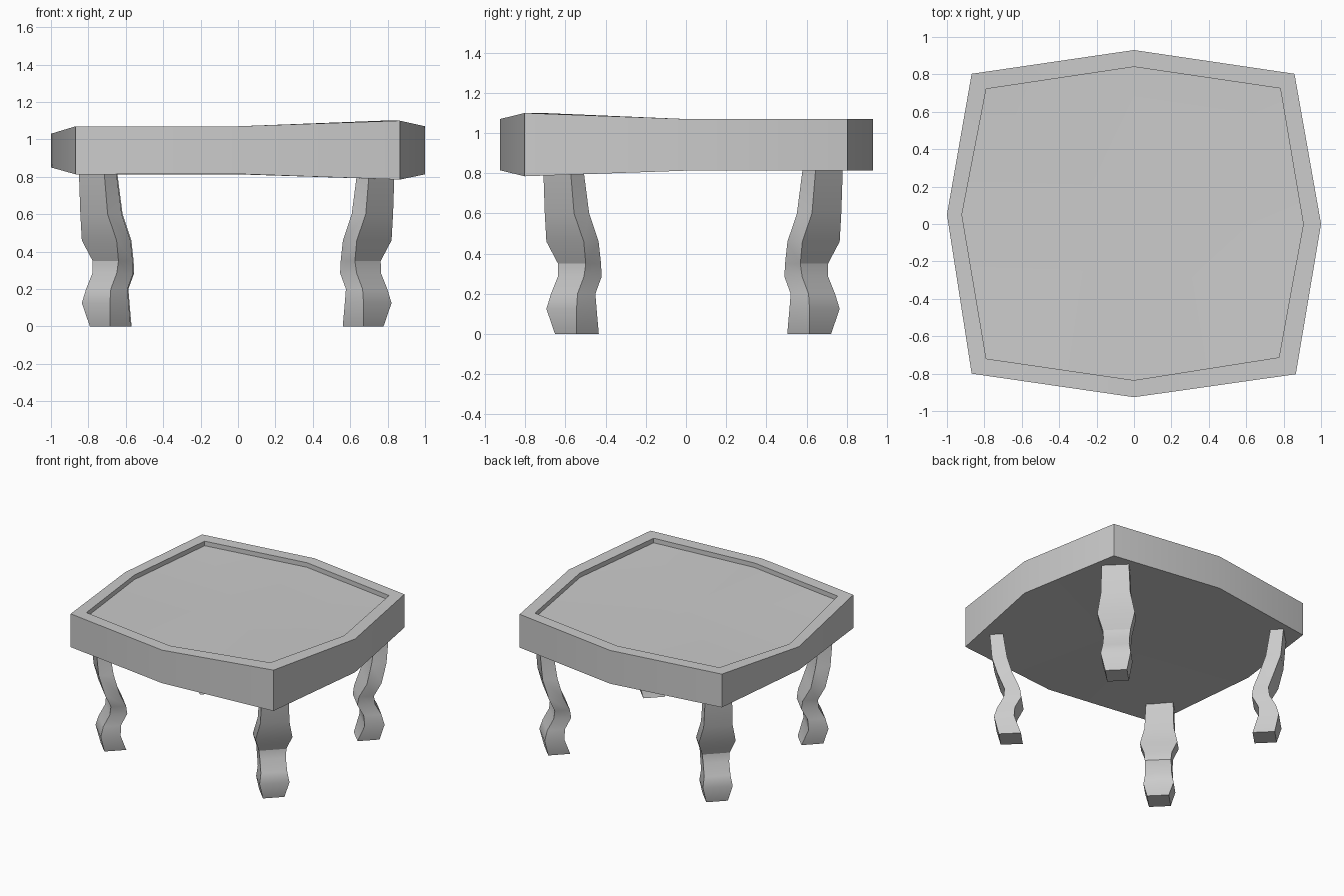
import bpy, bmesh

if "Cube" in bpy.data.objects:
    bpy.data.objects.remove(bpy.data.objects["Cube"])

def finish(name, bm):
    bmesh.ops.recalc_face_normals(bm, faces=bm.faces[:])
    mesh = bpy.data.meshes.new(name)
    bm.to_mesh(mesh)
    bm.free()
    ob = bpy.data.objects.new(name, mesh)
    bpy.context.collection.objects.link(ob)
    bpy.ops.object.select_all(action='DESELECT')
    ob.select_set(True)
    bpy.context.view_layer.objects.active = ob
    bpy.ops.object.shade_smooth_by_angle(angle=0.52)
    return ob

def loft(bm, rings):
    # Bridge successive vertex rings with quads
    vs = [[bm.verts.new(p) for p in ring] for ring in rings]
    n = len(rings[0])
    for a, b in zip(vs, vs[1:]):
        for i in range(n):
            j = (i + 1) % n
            bm.faces.new((a[i], a[j], b[j], b[i]))
    return vs

def fan(bm, ring, z):
    c = bm.verts.new((0, 0, z))
    for i in range(len(ring)):
        bm.faces.new((ring[i], ring[(i + 1) % len(ring)], c))

# Table top: outer octagon (x, y, bottom z, top z) and inner rim (x, y)
outer = [(-1, .05, .85, 1.03), (-.868, -.8, .813, 1.07), (0, -.926, .815, 1.07),
         (.865, -.803, .785, 1.10), (1, 0, .813, 1.07), (.858, .803, .813, 1.07),
         (0, .93, .813, 1.07), (-.868, .803, .813, 1.07)]
inner = [(-.92, .05), (-.79, -.72), (0, -.835), (.775, -.713),
         (.905, 0), (.782, .725), (0, .84), (-.79, .722)]
bm = bmesh.new()
rings = loft(bm, [
    [(x, y, b) for x, y, b, t in outer],
    [(x, y, t) for x, y, b, t in outer],
    [(x, y, o[3]) for (x, y), o in zip(inner, outer)],
    [(x, y, o[3] - .035) for (x, y), o in zip(inner, outer)]])
fan(bm, rings[0], .813)
fan(bm, rings[-1], 1.035)
finish("table_top", bm)

# Leg profile: z, diagonal position of outer face, half width, thickness
profile = [(.84, .644, .067, .064), (.60, .63, .073, .075), (.46, .602, .093, .074),
           (.35, .568, .069, .076), (.285, .573, .065, .088), (.20, .606, .066, .089),
           (.125, .62, .075, .10), (0, .598, .054, .11)]

def leg(name, sx, sy, ox, oy):
    bm = bmesh.new()
    rings = []
    for z, d, h, t in profile:
        pts = [(d + h, d - h), (d - h, d + h), (d - h - t, d + h - t), (d + h - t, d - h - t)]
        rings.append([(sx * (x + ox), sy * (y + oy), z) for x, y in pts])
    vs = loft(bm, rings)
    bm.faces.new(vs[0])
    bm.faces.new(vs[-1])
    finish(name, bm)

# Four curved legs set diagonally
leg("front_right_leg", 1, -1, .126, 0)
leg("back_right_leg", 1, 1, .126, .07)
leg("front_left_leg", -1, -1, .14, 0)
leg("back_left_leg", -1, 1, .135, .07)
